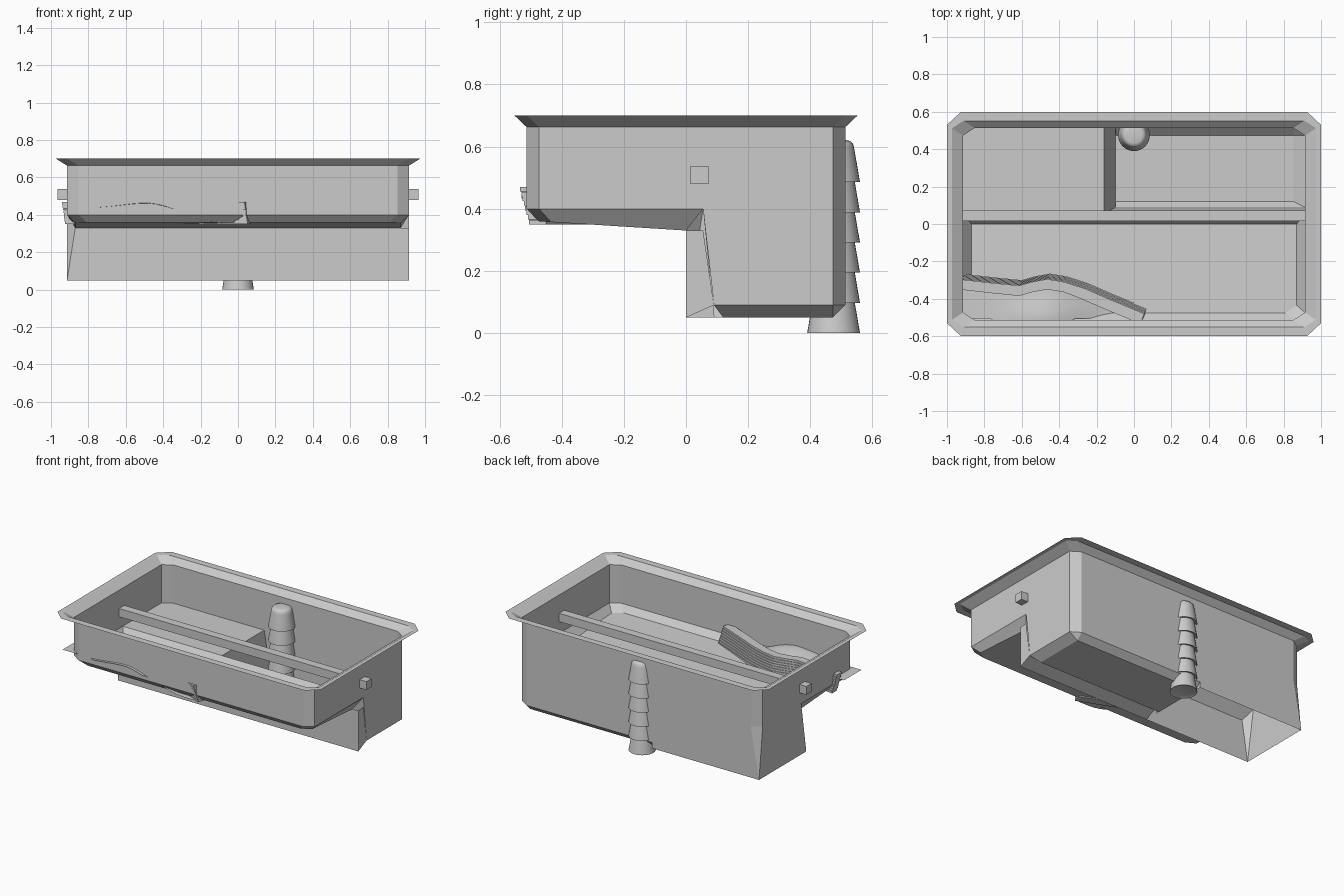
import bpy, bmesh, math

if "Cube" in bpy.data.objects:
    bpy.data.objects.remove(bpy.data.objects["Cube"])

def obj(name, bm, smooth=False):
    bmesh.ops.remove_doubles(bm, verts=bm.verts, dist=0.0005)
    bmesh.ops.recalc_face_normals(bm, faces=bm.faces)
    me = bpy.data.meshes.new(name)
    bm.to_mesh(me)
    bm.free()
    o = bpy.data.objects.new(name, me)
    bpy.context.collection.objects.link(o)
    if smooth:
        bpy.context.view_layer.objects.active = o
        o.select_set(True)
        bpy.ops.object.shade_smooth_by_angle(angle=math.radians(40))
        o.select_set(False)
    return o

def poly(bm, *pts):
    return bm.faces.new([bm.verts.new(p) for p in pts])

def loft(bm, rings, closed=True):
    vs = [[bm.verts.new(p) for p in r] for r in rings]
    n = len(vs[0])
    for a, b in zip(vs, vs[1:]):
        for i in range(n if closed else n - 1):
            j = (i + 1) % n
            bm.faces.new((a[i], a[j], b[j], b[i]))
    return vs

def ring(hx, hy, z, cx=.062, cy=.04):
    q = [(hx, hy - cy), (hx - cx, hy)]
    p = q + [(-x, y) for x, y in reversed(q)]
    return [(x, y, z) for x, y in p] + [(-x, -y, z) for x, y in p]

W, D, T = .914, .513, .40

# upper walls with flared, flat-topped rim
bm = bmesh.new()
loft(bm, [ring(1, .6, .70, .075, .07), ring(.973, .552, .70),
          ring(W, D, .663), ring(W, D, T)])
obj("basin_walls", bm)

# sloping shallow shelf at the front
def shelf_z(y):
    return .33 - .063 * y
bm = bmesh.new()
def front_u(hx, hy, y0, z):
    p = [(hx, y0), (hx, .04 - hy), (hx - .062, -hy),
         (.062 - hx, -hy), (-hx, .04 - hy), (-hx, y0)]
    return [(x, y, z(y)) for x, y in p]
vs = loft(bm, [front_u(W, D, .055, lambda y: T), front_u(.87, .475, 0, shelf_z)], False)
bm.faces.new(vs[1])
poly(bm, (-.87, 0, .33), (.87, 0, .33), (W, .055, T), (-W, .055, T))
obj("shallow_shelf", bm)

# deep half: walls, skirt, raised plateau and sunken floor
bm = bmesh.new()
B, H, S, U = .05, .09, -.10, -.16
E = W - .062
Y = D - .04
poly(bm, (E, D, T), (-E, D, T), (-W, D, B), (S, D, B), (S, D, H), (E, D, H))
poly(bm, (-E, D, T), (-W, Y, T), (-W, D, B))
poly(bm, (-W, Y, T), (-W, .055, T), (-W, 0, B), (-W, D, B))
poly(bm, (-W, .055, T), (-.87, 0, .33), (-W, 0, B))
poly(bm, (E, D, T), (E, D, H), (W, Y, H), (W, Y, T))
poly(bm, (W, Y, T), (W, Y, H), (W, .09, H), (W, .055, T))
poly(bm, (-W, 0, B), (W, 0, B), (W, 0, .33), (-.87, 0, .33))
poly(bm, (W, 0, B), (W, .09, H), (W, .055, .33), (W, 0, .33))
poly(bm, (W, .055, T), (W, .09, H), (S, .09, H), (U, .055, T))
poly(bm, (S, 0, B), (W, 0, B), (W, .09, H), (S, .09, H))
poly(bm, (S, .12, B), (E, .12, B), (E, Y, B), (S, Y, B))
poly(bm, (S, .12, B), (E, .12, B), (W, .09, H), (S, .09, H))
poly(bm, (E, .12, B), (E, Y, B), (W, Y, H), (W, .09, H))
poly(bm, (E, Y, B), (E, D, H), (W, Y, H))
poly(bm, (E, Y, B), (S, Y, B), (S, D, H), (E, D, H))
poly(bm, (-W, .055, T), (U, .055, T), (U, D, T), (-E, D, T), (-W, Y, T))
poly(bm, (U, .055, T), (U, D, T), (S, D, B), (S, .09, B))
obj("deep_basin", bm)

# segmented crossbeam through both side walls
bm = bmesh.new()
y0, y1, z0, z1 = .015, .072, .48, .537
N = 13
r = [[(-.965 + 1.93 * i / N, y, z) for y, z in
      ((y0, z0), (y1, z0), (y1, z1), (y0, z1))] for i in range(N + 1)]
vs = loft(bm, r)
bm.faces.new(vs[0])
bm.faces.new(vs[-1])
for a in vs[1:-1]:
    bm.faces.new(a)
obj("crossbeam", bm)

# stack of upturned cups forming the drain tower
for k in range(6):
    bm = bmesh.new()
    prof = [(.074, .005), (.085, 0), (.067, .105), (.063, .122), (.054, .132), (.042, .135)]
    rings = [[(rr * math.cos(t * math.tau / 32), .475 + rr * math.sin(t * math.tau / 32),
               z + k * .0972) for t in range(32)] for rr, z in prof]
    vs = loft(bm, rings)
    bm.faces.new(vs[-1])
    bm.faces.new(vs[0])
    obj(f"tower_cup_{k + 1}", bm, True)

# layered curved retaining wall
path = [(-.925, -.265), (-.75, -.285), (-.6, -.30), (-.53, -.28), (-.45, -.265),
        (-.36, -.28), (-.25, -.315), (-.1, -.38), (.07, -.45)]
L = 8
for k in range(L):
    bm = bmesh.new()
    lo = .35 + k * .015
    s = k * .0042
    rings = []
    for x, y in path:
        xx = x - s * .5
        rings.append([(xx, y - s, lo), (xx, y - s, lo + .0145),
                      (xx - .02 * (x > -.3), y - s - .055, lo + .0145),
                      (xx - .02 * (x > -.3), y - s - .055, lo)])
    vs = loft(bm, rings)
    bm.faces.new(vs[0])
    bm.faces.new(vs[-1])
    obj(f"wall_layer_{k + 1}", bm)

# soil filling behind the retaining wall
def path_y(x):
    for (a, ya), (b, yb) in zip(path, path[1:]):
        if x <= b:
            return ya + (yb - ya) * (x - a) / (b - a)
    return path[-1][1]
bm = bmesh.new()
rows = []
for i in range(25):
    x = -.98 + i / 24
    back = path_y(max(x, -.92)) - .05
    front = -.53 if -.75 < x < -.35 else -.505
    row = []
    for j in range(9):
        y = back + (front - back) * j / 8
        fall = max(0, min(1, (x + .5) / .45))
        bump = math.exp(-((x + .48) / .2) ** 2 - ((y + .5) / .1) ** 2)
        row.append((x, y, .435 - .08 * fall * fall * (3 - 2 * fall) + .03 * bump))
    rows.append(row)
loft(bm, rows, False)
obj("soil_bed", bm, True)
